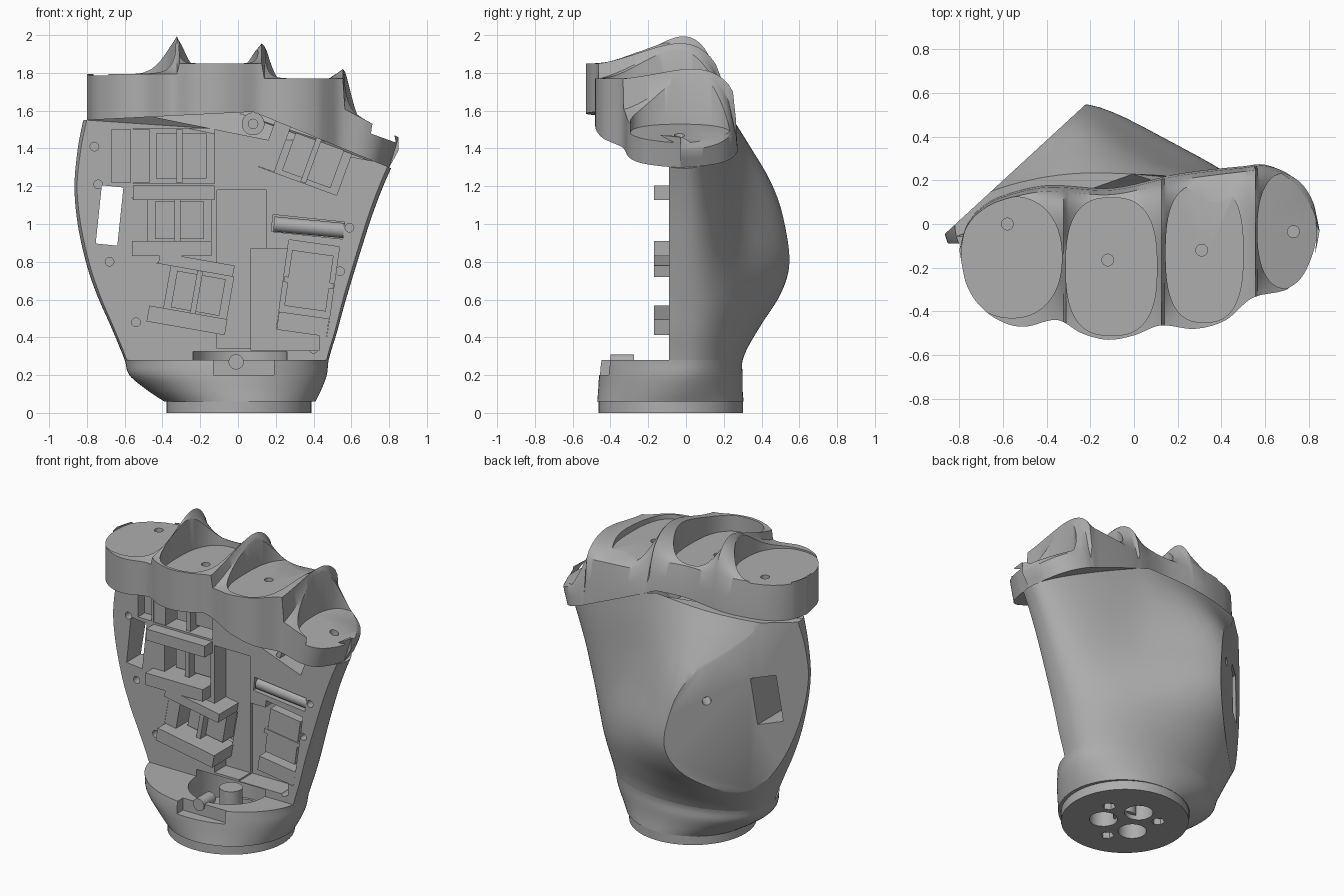
import bpy, bmesh, math
from mathutils import Vector, Matrix

if "Cube" in bpy.data.objects:
    bpy.data.objects.remove(bpy.data.objects["Cube"], do_unlink=True)

grey = bpy.data.materials.new("plain grey")
grey.use_nodes = True
TONE = (0.42, 0.42, 0.42, 1)
grey.diffuse_color = TONE
grey.node_tree.nodes["Principled BSDF"].inputs["Base Color"].default_value = TONE


def finish(bm, name):
    bmesh.ops.remove_doubles(bm, verts=bm.verts, dist=1e-5)
    bmesh.ops.recalc_face_normals(bm, faces=bm.faces)
    me = bpy.data.meshes.new(name)
    bm.to_mesh(me)
    bm.free()
    me.materials.append(grey)
    ob = bpy.data.objects.new(name, me)
    bpy.context.collection.objects.link(ob)
    return ob


def loft(name, rings):
    bm = bmesh.new()
    rows = [[bm.verts.new(p) for p in r] for r in rings]
    n = len(rows[0])
    for a, b in zip(rows, rows[1:]):
        for i in range(n):
            bm.faces.new((a[i], a[(i + 1) % n], b[(i + 1) % n], b[i]))
    bm.faces.new(rows[0])
    bm.faces.new(rows[-1])
    return finish(bm, name)


def box(name, cx, cz, w, h, y0, y1, turn=0):
    """Block facing the front, turned in the front plane (degrees)."""
    bm = bmesh.new()
    m = (Matrix.Translation((cx, (y0 + y1) / 2, cz)) @ Matrix.Rotation(math.radians(-turn), 4, 'Y')
         @ Matrix.Diagonal((w, y1 - y0, h, 1)))
    bmesh.ops.create_cube(bm, size=1, matrix=m)
    return finish(bm, name)


def rod(name, p, q, r, n=32):
    p, q = Vector(p), Vector(q)
    bm = bmesh.new()
    m = Matrix.Translation((p + q) / 2) @ (q - p).to_track_quat('Z', 'Y').to_matrix().to_4x4()
    bmesh.ops.create_cone(bm, cap_ends=True, segments=n, radius1=r, radius2=r,
                          depth=(q - p).length, matrix=m)
    return finish(bm, name)


def cut(ob, cutter):
    mod = ob.modifiers.new("cut", 'BOOLEAN')
    mod.operation, mod.solver, mod.object = 'DIFFERENCE', 'EXACT', cutter
    deps = bpy.context.evaluated_depsgraph_get()
    me = bpy.data.meshes.new_from_object(ob.evaluated_get(deps))
    ob.modifiers.clear()
    ob.data = me
    bpy.data.objects.remove(cutter, do_unlink=True)


def curve(rows, t):
    """Smooth interpolation of table rows keyed on their first value."""
    t = min(max(t, rows[0][0]), rows[-1][0])
    k = max(i for i in range(len(rows) - 1) if rows[i][0] <= t)
    a, b = rows[k], rows[k + 1]
    p, q = rows[max(k - 1, 0)], rows[min(k + 2, len(rows) - 1)]
    d = b[0] - a[0]
    s = (t - a[0]) / d
    out = []
    for j in range(1, len(a)):
        m0 = (b[j] - p[j]) / (b[0] - p[0]) * d
        m1 = (q[j] - a[j]) / (q[0] - a[0]) * d
        out.append((2*s**3 - 3*s*s + 1) * a[j] + (s**3 - 2*s*s + s) * m0
                   + (3*s*s - 2*s**3) * b[j] + (s**3 - s*s) * m1)
    return out


def power(v, e):
    return math.copysign(abs(v) ** e, v)


# Hand sections: height, left, right, front, back, middle, thumb bulge, bulge width
SECTIONS = [
    (.06, -.39, .41, -.47, .305, -.08, 0, .4), (.12, -.48, .44, -.465, .30, -.05, 0, .4),
    (.20, -.575, .47, -.46, .30, -.02, 0, .4), (.28, -.60, .48, -.45, .30, 0, 0, .4),
    (.45, -.67, .525, -.40, .31, 0, .09, .5), (.62, -.745, .565, -.35, .31, 0, .2, .5),
    (.78, -.80, .605, -.35, .30, 0, .26, .45), (1.0, -.85, .66, -.35, .28, 0, .25, .36),
    (1.2, -.87, .71, -.35, .26, 0, .2, .32), (1.4, -.85, .765, -.35, .24, 0, .1, .32),
    (1.55, -.82, .81, -.35, .22, 0, .02, .32)]


def seam(x):
    return 1.59 + .05 * x if x < .08 else 1.594 - .41 * (x - .08)


def section(z, n=96):
    l, r, f, b, mid, bulge, width = curve(SECTIONS, z)
    e = 1 - .1 * min(1, max(0, (z - .28) / .3))
    ring = []
    for i in range(n):
        c, s = (g(2 * math.pi * i / n) for g in (math.cos, math.sin))
        x = (l + r) / 2 + (r - l) / 2 * power(c, e)
        y = mid + ((b - mid) if s > 0 else (mid - f)) * power(s, e)
        if s > 0:
            y += bulge * math.exp(-((x + .3) / width) ** 2) * s ** .5
        top = z if z <= .28 else .28 + (z - .28) * (seam(x) - .28) / 1.27
        ring.append((x, y, top))
    return ring


# Palm shell: open front, flat thumb mount on the back
palm = loft("palm", [section(.28 + 1.27 * i / 40) for i in range(41)])
cut(palm, box("front_cutter", 0, 1, 3, 3, -1.09, -.09))
normal = Vector((-.677, .736, 0))
flat = box("flat_cutter", 0, 1, 3, 3, 0, 1)
flat.data.transform(Matrix.Translation(normal * .553) @ Matrix.Rotation(math.atan2(.677, .736), 4, 'Z'))
cut(palm, flat)
cut(palm, box("window_cutter", -.68, 1.045, .115, .31, -.5, .6, -6))
hole = Vector((-.41, .37, 1.06))
cut(palm, rod("hole_cutter", hole - normal * .1, hole + normal * .1, .027))

# Servo pockets: centre x, centre z, width, height, turn, body front
SERVOS = [(-.34, 1.36, .43, .29, 0, -.02), (-.35, 1.02, .42, .24, 0, -.02),
          (-.25, .64, .42, .24, -10, -.02), (.36, 1.35, .44, .26, -20, -.02),
          (.37, .66, .27, .48, -8, -.07)]
cut(palm, box("spine_cutter", .02, .76, .26, .84, -.3, .03))
cut(palm, box("side_cutter", .25, .6, .36, .54, -.3, .05))
cut(palm, box("rod_cutter", .37, .985, .38, .09, -.3, -.01, -6))
cut(palm, box("bracket_cutter", -.62, 1.36, .1, .28, -.3, -.02))
for k, (x, z, w, h, turn, face) in enumerate(SERVOS):
    cut(palm, box("pocket_cutter", x, z, w, h, -.3, .09, turn))
    tall = h > w
    long, short = max(w, h), min(w, h)

    def part(name, u, v, a, b, y):
        if tall:
            u, v, a, b = v, u, b, a
        t = math.radians(turn)
        box(f"servo_{name}_{k + 1}", x + u * math.cos(t) - v * math.sin(t),
            z + u * math.sin(t) + v * math.cos(t), a, b, y, .1, turn)
    part("body", .04, 0, long * .62, short * .82, face)
    part("ear", .03, 0, .03, short * .98, -.075)
    part("block", -long * .4, 0, long * .2, short * .99, -.088)

# Bars standing proud of the front
for name, x, z, w, h, turn in [("upper_bar", -.34, 1.165, .43, .075, 0),
                               ("middle_bar", -.35, .87, .42, .08, 0),
                               ("tilted_bar", -.22, .785, .4, .06, -10),
                               ("lower_bar", -.27, .49, .42, .085, -10)]:
    box(name, x, z, w, h, -.17, .05, turn)
rod("tendon_rod", (.19, -.05, 1.0), (.56, -.05, .965), .04)
cut(palm, rod("recess_cutter", (.01, -.1, .2), (.01, -.1, .325), .25, 48))

# Screw bosses
for x, z in [(-.54, .48), (-.74, 1.21), (-.68, .8), (.59, .98), (.4, .34), (.54, .75), (-.76, 1.41)]:
    cut(palm, rod("screw_cutter", (x, -.2, z), (x, -.02, z), .023, 20))
boss = rod("top_boss", (.08, -.1, 1.53), (.08, .02, 1.53), .06)
cut(boss, rod("screw_cutter", (.08, -.2, 1.53), (.08, -.03, 1.53), .025, 20))

# Wrist cuff with hollow hub
cuff = loft("cuff", [section(.06 + .22 * i / 12) for i in range(13)])
cut(cuff, rod("hollow_cutter", (.01, -.1, .1), (.01, -.1, .4), .25, 48))
cut(cuff, box("notch_cutter", .03, .25, .32, .1, -.6, -.39))
rod("cuff_screw_post", (-.01, -.4, .27), (-.01, -.275, .27), .04)
base = rod("wrist_disc", (.005, -.08, 0), (.005, -.08, .061), .383, 64)
rod("hub_post", (.005, -.08, .03), (.005, -.08, .27), .07)
up = Vector((0, 0, 1))
for k in range(3):
    a = math.radians(90 + 120 * k)
    c = Vector((.005 + .13 * math.cos(a), -.08 + .13 * math.sin(a), 0))
    for ob in (base, cuff):
        cut(ob, rod("port_cutter", c - up * .1, c + up * .15, .085, 32))
    b = Vector((.005 + .2 * math.cos(a + .9), -.08 + .2 * math.sin(a + .9), 0))
    cut(base, rod("hex_cutter", b - up * .1, b + up * .04, .04, 6))

# Knuckle block: plan outlines and a scalloped rim with sharp crests
FRONT = [(-.80, -.12), (-.77, -.27), (-.7, -.38), (-.6, -.45), (-.5, -.47), (-.35, -.44),
         (-.24, -.5), (-.12, -.53), (0, -.51), (.12, -.465), (.28, -.48), (.42, -.44),
         (.54, -.34), (.7, -.3), (.78, -.24), (.83, -.13), (.85, -.03)]
BACK = [(-.80, -.12), (-.77, -.02), (-.7, .06), (-.6, .11), (-.4, .15), (-.1, .135), (.2, .2),
        (.5, .24), (.62, .25), (.75, .2), (.82, .1), (.85, -.03)]


def rim(x, v):
    """Rim height at x; v runs from 0 at the front to 1 at the back."""
    drop = .07 * v ** 4
    if x < -.32:
        low, high, t = 1.795, 2.0, (x + .63) / .31
        drop = 0
    elif x < .13:
        low, high, t = 1.85, 2.0 - .044 * (x + .32), abs(x + .095) / .225
    elif x < .56:
        low, high, t = 1.77, 1.98 - .325 * (x - .13), (.41 - x) / .28 if x < .41 else (x - .41) / .15
    else:
        low, high, t = 1.61 - .52 * (x - .56), 1.84, (.78 - x) / .22
    arch = max(math.sin(math.pi * v ** 2.2), 0) ** .6
    return low - drop + (high - low) * max(t, 0) ** 2.6 * arch


columns, rows = 180, 24
rings = []
for j in range(columns + 1):
    u = j / columns
    x = .025 - .825 * math.cos(math.pi * u)
    f, b = curve(FRONT, x)[0], curve(BACK, x)[0]
    if j in (0, columns):
        f = b
    ring = [(x, f + (b - f) * i / rows, rim(x, i / rows)) for i in range(rows + 1)]
    swell = .03 * math.sin(math.pi * u)
    foot = x - .05 * max(0, (x - .5) / .35)
    ring.append(((x + foot) / 2, b + swell * .7, (rim(x, 1) + seam(foot)) / 2))
    ring.append((foot, b + swell, seam(foot)))
    ring.append((foot, f, seam(foot)))
    rings.append(ring)
knuckles = loft("knuckle_block", rings)

# Finger seats: x range, y range, floor height, slope, roundness, pin hole
for x0, x1, y0, y1, z, slope, e, px, py in [
        (-.79, -.33, -.43, .125, 1.785, 0, .9, -.58, 0),
        (-.312, .105, -.51, .12, 1.745, 0, .75, -.12, -.165),
        (.145, .5, -.45, .185, 1.74, 0, .75, .31, -.12),
        (.565, .835, -.295, .235, 1.48, -.36, .85, .73, -.035)]:
    cx, cy = (x0 + x1) / 2, (y0 + y1) / 2
    plan = []
    for i in range(64):
        a = 2 * math.pi * (i + .5) / 64
        plan.append((cx + (x1 - x0) / 2 * power(math.cos(a), e), cy + (y1 - y0) / 2 * power(math.sin(a), e)))
    cut(knuckles, loft("seat_cutter", [[(x, y, z + slope * (x - cx)) for x, y in plan],
                                       [(x, y, 2.2) for x, y in plan]]))
    cut(knuckles, rod("pin_cutter", (px, py, z - .12), (px, py, z + .2), .027, 24))

# Smooth shading with crisp edges
for ob in bpy.context.scene.objects:
    if ob.type == 'MESH' and grey.name in ob.data.materials:
        ob.select_set(True)
        bpy.context.view_layer.objects.active = ob
bpy.ops.object.shade_smooth_by_angle(angle=math.radians(35))
